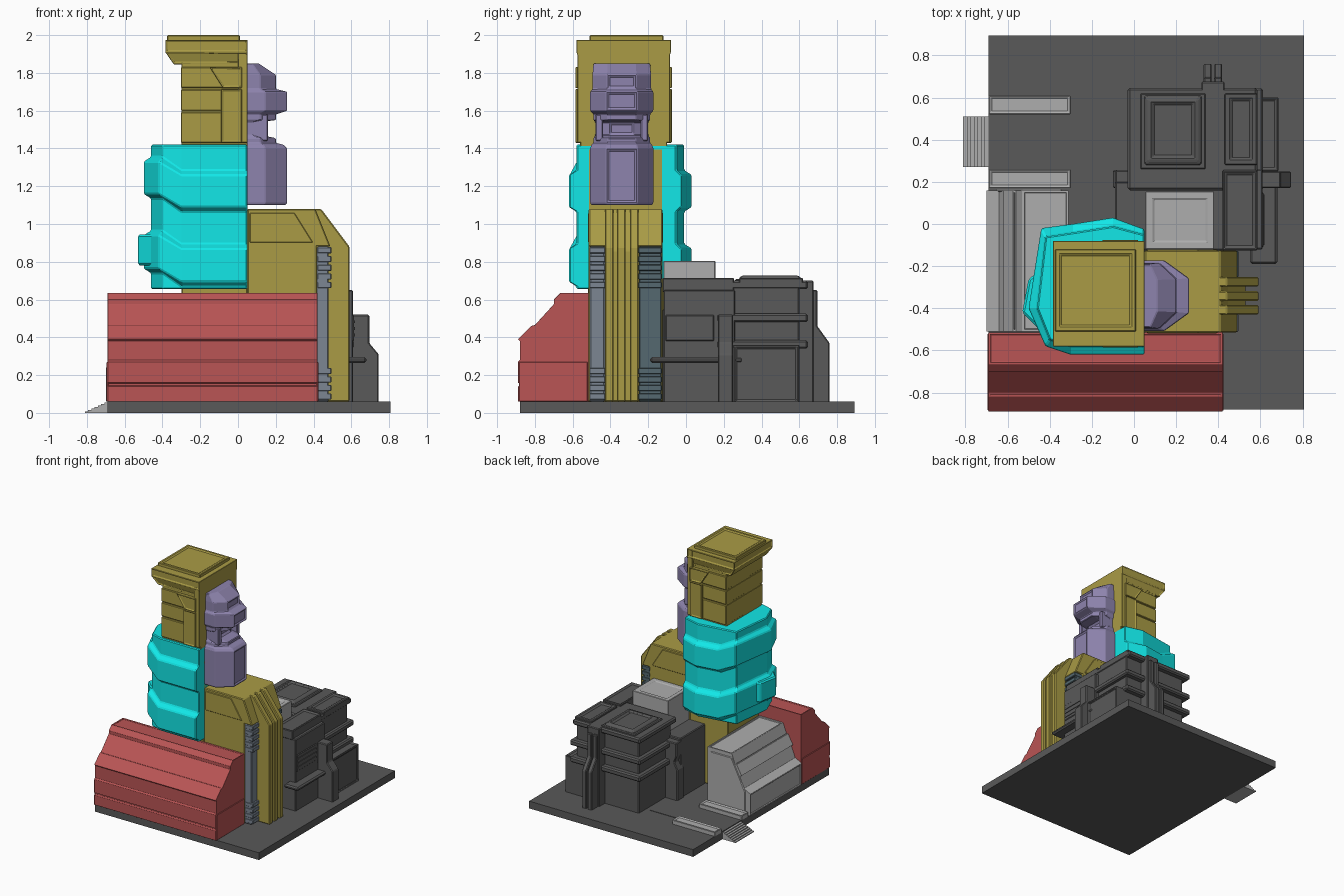
import bpy, bmesh
from mathutils import Vector


def material(name, rgb):
    m = bpy.data.materials.new(name)
    m.diffuse_color = (*rgb, 1)
    return m


OLIVE = material("olive", (0.40, 0.33, 0.06))
CYAN = material("cyan", (0.006, 0.80, 0.80))
RED = material("red", (0.49, 0.09, 0.09))
PURPLE = material("purple", (0.27, 0.23, 0.42))
SLATE = material("slate", (0.20, 0.24, 0.29))
DARK_SLATE = material("dark_slate", (0.09, 0.14, 0.16))
DARK = material("dark_grey", (0.10, 0.10, 0.10))
LIGHT = material("light_grey", (0.42, 0.42, 0.42))


def loft(name, rings, mat, bevel=0.006, insets=()):
    """Skin closed rings; insets = (direction, border, depth) recessed panels."""
    bm = bmesh.new()
    vs = [[bm.verts.new(p) for p in r] for r in rings]
    n = len(rings[0])
    for a, b in zip(vs, vs[1:]):
        for i in range(n):
            bm.faces.new((a[i], a[(i + 1) % n], b[(i + 1) % n], b[i]))
    bm.faces.new(vs[0])
    bm.faces.new(vs[-1])
    bmesh.ops.recalc_face_normals(bm, faces=bm.faces)
    for direction, border, depth in insets:
        bm.normal_update()
        d = Vector(direction)
        faces = [f for f in bm.faces if f.normal.dot(d) > 0.95 and f.calc_area() > 0.006]
        bmesh.ops.inset_individual(bm, faces=faces, thickness=border, depth=0)
        bmesh.ops.inset_individual(bm, faces=faces, thickness=0.004, depth=-depth)
    me = bpy.data.meshes.new(name)
    bm.to_mesh(me)
    bm.free()
    ob = bpy.data.objects.new(name, me)
    bpy.context.collection.objects.link(ob)
    me.materials.append(mat)
    if bevel:
        mod = ob.modifiers.new("bevel", 'BEVEL')
        mod.width = bevel
        mod.segments = 1
        mod.limit_method = 'ANGLE'
    return ob


def prism(name, axis, pts, a, b, mat, **kw):
    put = {'x': lambda u, v, t: (t, u, v), 'y': lambda u, v, t: (u, t, v),
           'z': lambda u, v, t: (u, v, t)}[axis]
    return loft(name, [[put(u, v, t) for u, v in pts] for t in (a, b)], mat, **kw)


def rect(x0, x1, y0, y1):
    return [(x0, y0), (x1, y0), (x1, y1), (x0, y1)]


def box(name, x0, x1, y0, y1, z0, z1, mat, **kw):
    return prism(name, 'z', rect(x0, x1, y0, y1), z0, z1, mat, **kw)


FRONT, BACK, RIGHT, LEFT, UP = (0, -1, 0), (0, 1, 0), (1, 0, 0), (-1, 0, 0), (0, 0, 1)

# Ground slab, entrance path and steps
box("base", -0.69, 0.807, -0.88, 0.893, 0, 0.06, DARK, bevel=0)
box("entrance_path", -0.69, -0.03, 0.27, 0.51, 0.055, 0.063, DARK, bevel=0)
for i in range(7):
    box("entrance_step", -0.81 + i * 0.017, -0.69, 0.27, 0.51, 0, 0.008 * (i + 1), LIGHT, bevel=0)
for y in (0.17, 0.52):
    box("entrance_wall", -0.69, -0.30, y, y + 0.09, 0.055, 0.095, LIGHT, insets=[(UP, 0.012, 0.008)])

# Red front hall with horizontal grooves in its profile
prism("red_hall", 'x', [(-0.515, 0.06), (-0.89, 0.06), (-0.89, 0.14), (-0.877, 0.145), (-0.877, 0.155),
      (-0.89, 0.16), (-0.89, 0.27), (-0.88, 0.28), (-0.88, 0.38), (-0.89, 0.39), (-0.82, 0.46),
      (-0.80, 0.465), (-0.70, 0.575), (-0.70, 0.60), (-0.665, 0.635), (-0.515, 0.635)],
      -0.69, 0.42, RED, insets=[(UP, 0.012, 0.006)])
for x in (-0.695, 0.415):
    box("red_end_panel", x, x + 0.01, -0.885, -0.52, 0.06, 0.27, RED, bevel=0.003)

# Light grey side hall with stepped slope
prism("side_hall", 'y', [(-0.70, 0.06), (-0.70, 0.24), (-0.64, 0.27), (-0.605, 0.36), (-0.62, 0.37),
      (-0.575, 0.45), (-0.56, 0.45), (-0.53, 0.53), (-0.31, 0.53), (-0.31, 0.06)],
      -0.51, 0.16, LIGHT, insets=[(UP, 0.015, 0.008), (LEFT, 0.015, 0.008)])
prism("side_hall_rib", 'y', [(-0.655, 0.06), (-0.655, 0.25), (-0.53, 0.50), (-0.34, 0.50), (-0.34, 0.06)],
      0.15, 0.165, LIGHT)

# Olive lower tower, buttress fins and ribbed slate pipes
prism("lower_tower", 'y', [(0.05, 0.06), (0.42, 0.06), (0.42, 0.88), (0.49, 0.88), (0.41, 1.08), (0.05, 1.08)],
      -0.515, -0.125, OLIVE)
for y in (-0.519, -0.131):
    prism("tower_side_panel", 'y', [(0.06, 0.90), (0.40, 0.90), (0.30, 1.06), (0.06, 1.06)], y, y + 0.01, OLIVE)
box("tower_core", -0.30, 0.05, -0.52, -0.12, 0.06, 1.40, OLIVE)
prism("fin_backing", 'y', [(0.3, 0.06), (0.53, 0.06), (0.53, 0.86), (0.40, 1.06), (0.3, 1.06)], -0.42, -0.26, OLIVE)
for y in (-0.43, -0.365, -0.297):
    prism("buttress_fin", 'y', [(0.28, 0.06), (0.59, 0.06), (0.59, 0.88), (0.44, 1.08), (0.28, 1.08)],
          y, y + 0.046, OLIVE)
for y0, y1, mat in ((-0.51, -0.43, SLATE), (-0.25, -0.13, DARK_SLATE)):
    box("slate_pipe", 0.41, 0.48, y0, y1, 0.06, 0.88, mat)
    for z in [0.07 + i * 0.045 for i in range(4)] + [0.66 + i * 0.046 for i in range(5)]:
        box("pipe_rib", 0.42, 0.495, y0 - 0.002, y1 + 0.002, z, z + 0.033, mat, bevel=0.004)

# Cyan wrapped mid section: bands step upward round the left side
core = [(0.05, -0.58), (-0.30, -0.58), (-0.40, -0.55), (-0.46, -0.40), (-0.42, -0.06), (-0.29, -0.04),
        (-0.10, -0.01), (0.05, -0.05)]
band = [(0.05, -0.62), (-0.30, -0.62), (-0.42, -0.58), (-0.50, -0.40), (-0.44, -0.02), (-0.29, 0.0),
        (-0.10, 0.03), (0.05, -0.025)]
rings = []
for z, plan, lift in [(0.655, core, 0), (0.67, core, 0.07), (0.695, band, 0.07), (0.87, band, 0.07),
                      (0.895, core, 0.07), (1.065, core, 0.07), (1.09, band, 0.07), (1.26, band, 0.07),
                      (1.285, core, 0.07), (1.42, core, 0)]:
    rings.append([(x, y, z + (lift if x < -0.35 else 0)) for x, y in plan])
loft("cyan_shell", rings, CYAN, bevel=0.01)
prism("cyan_side_pod", 'z', [(-0.45, -0.50), (-0.53, -0.42), (-0.50, -0.26), (-0.44, -0.22)], 0.78, 0.945,
      CYAN, bevel=0.01)

# Olive upper tower, brackets and cornice
box("upper_tower", -0.30, 0.05, -0.56, -0.10, 1.38, 1.86, OLIVE, bevel=0.003)
for z0, z1 in ((1.43, 1.592), (1.60, 1.712), (1.72, 1.83)):
    box("tower_tier", -0.302, 0.05, -0.57, -0.09, z0, z1, OLIVE, bevel=0.004)
box("tower_spine", 0.0, 0.05, -0.575, -0.085, 1.43, 1.97, OLIVE, bevel=0.003)
for y in (-0.585, -0.105):
    prism("cornice_bracket", 'y', [(0.02, 1.72), (-0.08, 1.72), (-0.15, 1.83), (0.02, 1.83)],
          y, y + 0.03, OLIVE, insets=[(FRONT, 0.01, 0.006), (BACK, 0.01, 0.006)])
    box("bracket_pilaster", -0.09, 0.02, y, y + 0.03, 1.43, 1.715, OLIVE,
        insets=[(FRONT, 0.01, 0.006), (BACK, 0.01, 0.006)])
loft("cornice", [[(x, y, z) for x, y in rect(x0, 0.05, y0, y1)] for x0, y0, y1, z in (
     (-0.34, -0.56, -0.10, 1.845), (-0.385, -0.58, -0.08, 1.91), (-0.385, -0.58, -0.08, 1.975))],
     OLIVE, insets=[(FRONT, 0.01, 0.006), (BACK, 0.01, 0.006), (LEFT, 0.01, 0.006)])
box("roof_cap", -0.375, 0.01, -0.51, -0.12, 1.96, 2.0, OLIVE, bevel=0.01, insets=[(UP, 0.035, 0.008)])


# Purple hanging turret
def turret_ring(z, xm, h):
    xk = 0.05 + (xm - 0.05) * 0.45
    return [(x, -0.34 + h * k, z) for x, k in
            ((0.04, -1), (xk, -1), (xm, -0.5), (xm, 0.5), (xk, 1), (0.04, 1))]


loft("purple_turret", [turret_ring(*t) for t in (
    (1.10, 0.25, 0.16), (1.11, 0.26, 0.167), (1.40, 0.26, 0.167), (1.42, 0.24, 0.16),
    (1.43, 0.20, 0.15), (1.455, 0.20, 0.15), (1.47, 0.12, 0.14), (1.54, 0.12, 0.14),
    (1.55, 0.20, 0.15), (1.58, 0.20, 0.15), (1.60, 0.26, 0.167), (1.70, 0.26, 0.167),
    (1.715, 0.20, 0.155), (1.79, 0.20, 0.155), (1.85, 0.11, 0.15))], PURPLE,
    insets=[(RIGHT, 0.012, 0.008)])
for s in (-1, 1):
    y = -0.34 + s * 0.12
    box("turret_strut", 0.05, 0.16, y - 0.02, y + 0.02, 1.44, 1.58, PURPLE)

# Dark service block: core with overhanging floor slabs
box("service_core", 0.01, 0.58, 0.18, 0.60, 0.05, 0.69, DARK)
for z, x1 in ((0.34, 0.612), (0.48, 0.612), (0.655, 0.585)):
    box("floor_slab", -0.03, x1, 0.16, 0.645, z, z + 0.045, DARK, bevel=0.01)
box("roof_turret_base", 0.03, 0.34, 0.26, 0.62, 0.68, 0.71, DARK)
loft("roof_turret", [[(x, y, z) for x, y in rect(0.05 + i, 0.32 - i, 0.28 + i, 0.61 - i)]
     for i, z in ((0, 0.70), (0, 0.715), (0.02, 0.728))], DARK, insets=[(UP, 0.025, 0.012)])
box("roof_unit", 0.43, 0.585, 0.28, 0.62, 0.68, 0.715, DARK, insets=[(UP, 0.04, 0.01)])
box("link_block", -0.09, 0.45, -0.125, 0.20, 0.05, 0.55, DARK)
box("side_wing", 0.43, 0.61, -0.12, 0.26, 0.05, 0.65, DARK)
box("side_wing_roof", 0.42, 0.585, -0.125, 0.255, 0.64, 0.715, DARK, insets=[(UP, 0.02, 0.01)])
box("vent_panel", 0.60, 0.615, -0.11, 0.15, 0.38, 0.52, DARK)
for i in range(3):
    box("vent_slat", 0.61, 0.62, -0.10, 0.14, 0.405 + i * 0.035, 0.42 + i * 0.035, DARK, bevel=0)
box("low_annex", 0.55, 0.685, 0.25, 0.60, 0.05, 0.36, DARK, insets=[(RIGHT, 0.02, 0.01), (UP, 0.015, 0.008)])
box("side_ledge", 0.55, 0.68, -0.19, 0.30, 0.265, 0.295, DARK, bevel=0.01)
box("light_roof_box", 0.055, 0.38, -0.12, 0.155, 0.53, 0.805, LIGHT, bevel=0.003, insets=[(UP, 0.05, 0.006)])

# Stepped buttresses on three sides of the service block
prism("right_buttress", 'y', [(0.55, 0.05), (0.745, 0.05), (0.745, 0.31), (0.695, 0.37), (0.695, 0.52),
      (0.55, 0.52)], 0.17, 0.25, DARK)
for x in (0.33, 0.38):
    prism("back_buttress", 'x', [(0.58, 0.05), (0.76, 0.05), (0.76, 0.37), (0.695, 0.46), (0.695, 0.65),
          (0.58, 0.65)], x, x + 0.038, DARK)
box("back_buttress_core", 0.32, 0.43, 0.58, 0.675, 0.05, 0.70, DARK)
prism("left_buttress", 'y', [(0.03, 0.05), (-0.10, 0.05), (-0.10, 0.31), (-0.07, 0.37), (-0.09, 0.42),
      (-0.09, 0.53), (0.03, 0.53)], 0.17, 0.255, DARK)
